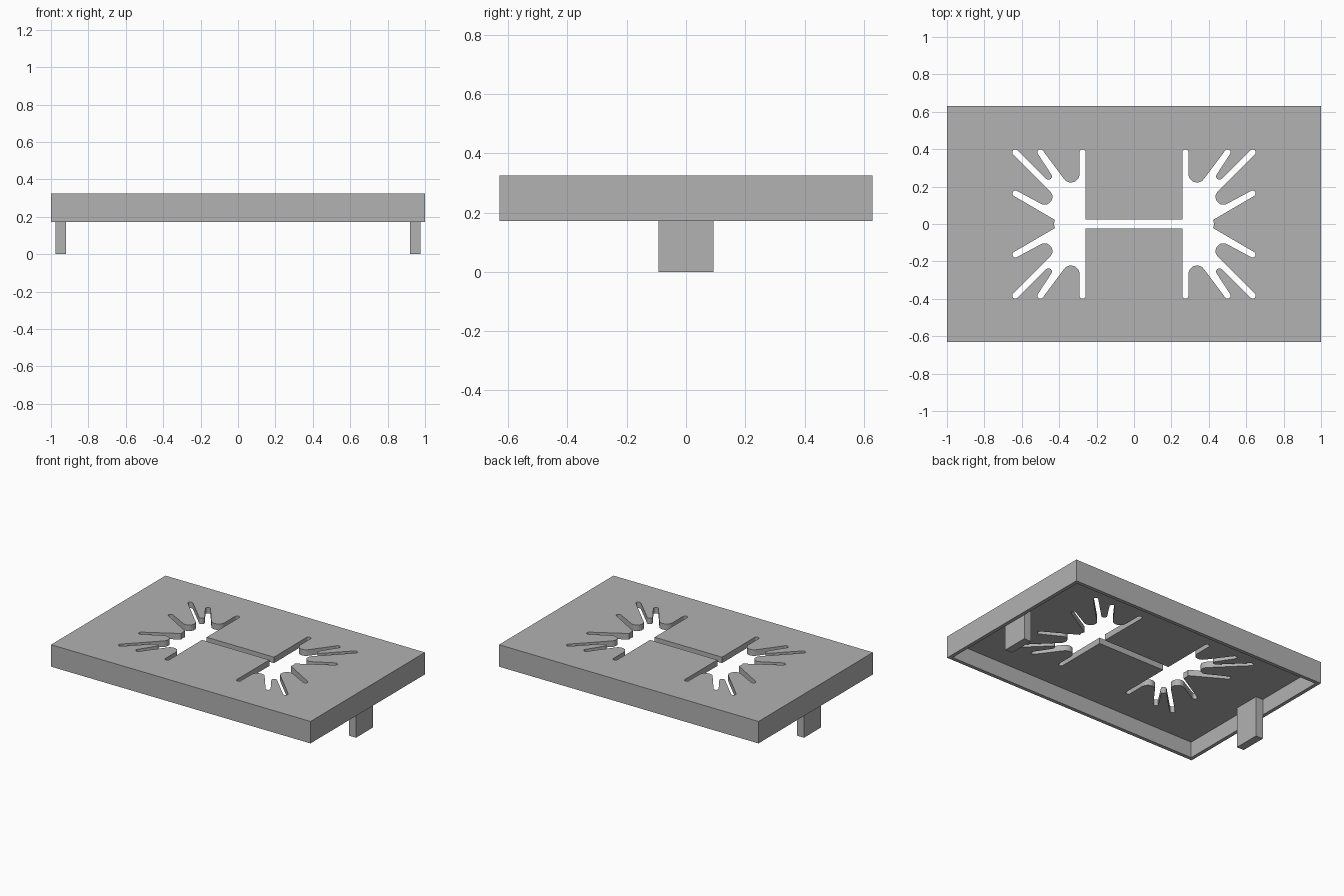
import bpy, bmesh
from math import cos, sin, radians

if "Cube" in bpy.data.objects:
    bpy.data.objects.remove(bpy.data.objects["Cube"])

grey = bpy.data.materials.new("plain grey")
grey.use_nodes = True
grey.diffuse_color = (0.445, 0.445, 0.445, 1)
grey.node_tree.nodes["Principled BSDF"].inputs["Base Color"].default_value = grey.diffuse_color


def prism(name, outline, z0, z1):
    """Extrude a flat outline between two heights."""
    bm = bmesh.new()
    face = bm.faces.new([bm.verts.new((x, y, z0)) for x, y in outline])
    top = bmesh.ops.extrude_face_region(bm, geom=[face])["geom"]
    bmesh.ops.translate(bm, vec=(0, 0, z1 - z0),
                        verts=[v for v in top if isinstance(v, bmesh.types.BMVert)])
    bmesh.ops.recalc_face_normals(bm, faces=bm.faces)
    mesh = bpy.data.meshes.new(name)
    bm.to_mesh(mesh)
    bm.free()
    mesh.materials.append(grey)
    obj = bpy.data.objects.new(name, mesh)
    bpy.context.collection.objects.link(obj)
    return obj


def box(name, x0, x1, y0, y1, z0, z1):
    return prism(name, [(x0, y0), (x1, y0), (x1, y1), (x0, y1)], z0, z1)


def arc(cx, cy, r, start, end, steps=10):
    angles = [radians(start + (end - start) * i / steps) for i in range(steps + 1)]
    return [(cx + r * cos(a), cy + r * sin(a)) for a in angles]


def cut(target, cutter):
    mod = target.modifiers.new("cut " + cutter.name, 'BOOLEAN')
    mod.operation = 'DIFFERENCE'
    mod.solver = 'EXACT'
    mod.object = cutter
    cutter.hide_render = True
    cutter.hide_viewport = True
    cutter.display_type = 'WIRE'


# One quarter of the cutout: rounded slots fan out, rounded fingers lie between
slots = [(0.275, 0.383, 90), (0.5, 0.383, 55), (0.635, 0.383, 45), (0.633, 0.163, 30)]
fingers = [(0.337, 0.268, 0.046), (0.457, 0.255, 0.018), (0.478, 0.145, 0.042)]
quarter = [(0.26, 0.025)]
for i, (x, y, a) in enumerate(slots):
    quarter += arc(x, y, 0.016, a + 90, a - 90)
    if i < len(fingers):
        fx, fy, r = fingers[i]
        quarter += arc(fx, fy, r, a + 90, slots[i + 1][2] + 270)
quarter += [(0.423, 0.022)]

# Mirror the quarter into the full outline
half = quarter + [(0.428, 0)] + [(x, -y) for x, y in reversed(quarter)]
outline = half + [(-x, -y) for x, y in half]

# Shallow tray, open below, with the cutout through its top
tray = box("tray", -1, 1, -0.63, 0.63, 0.172, 0.325)
cut(tray, box("hollow_cutter", -0.975, 0.975, -0.605, 0.605, 0.1, 0.283))
cut(tray, prism("slot_cutter", outline, 0.2, 0.4))

# Tabs that hang from the inside of the short walls
for side, s in (("left", 1), ("right", -1)):
    x0, x1 = sorted((0.92 * s, 0.975 * s))
    box(side + "_tab", x0, x1, -0.093, 0.093, 0, 0.283)
